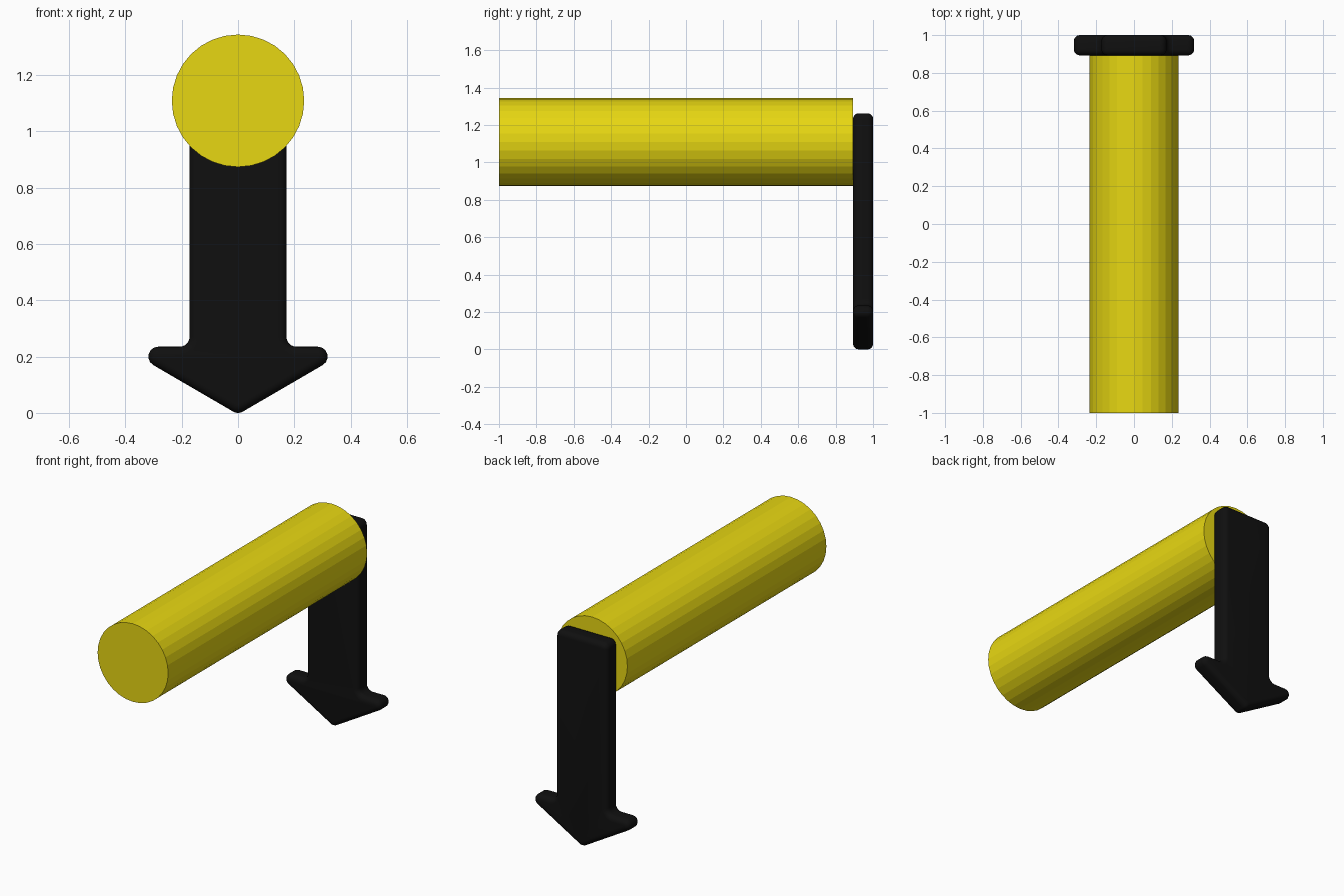
import bpy, bmesh, math
from mathutils import Vector

if "Cube" in bpy.data.objects:
    bpy.data.objects.remove(bpy.data.objects["Cube"])


def material(name, rgb):
    m = bpy.data.materials.new(name)
    m.diffuse_color = (*rgb, 1)
    m.use_nodes = True
    m.node_tree.nodes["Principled BSDF"].inputs["Base Color"].default_value = m.diffuse_color
    return m


yellow = material("yellow", (0.8, 0.68, 0.006))
black = material("black", (0.005, 0.005, 0.005))


def rounded(points, r, steps=6):
    """Round every corner of a closed 2D outline with arcs of radius r."""
    out = []
    for i, p in enumerate(points):
        p = Vector(p)
        a = (Vector(points[i - 1]) - p).normalized()
        b = (Vector(points[(i + 1) % len(points)]) - p).normalized()
        half = a.angle(b) / 2
        centre = p + (a + b).normalized() * (r / math.sin(half))
        start = p + a * (r / math.tan(half)) - centre
        end = p + b * (r / math.tan(half)) - centre
        sweep = math.pi - 2 * half
        for k in range(steps + 1):
            t = k / steps
            out.append(centre + (start * math.sin((1 - t) * sweep)
                                 + end * math.sin(t * sweep)) / math.sin(sweep))
    return out


# Horizontal round bar
bpy.ops.mesh.primitive_cylinder_add(vertices=32, radius=0.235, depth=1.893,
                                    location=(0, -0.0535, 1.108),
                                    rotation=(math.pi / 2, 0, 0))
bar = bpy.context.object
bar.name = "round_bar"
bar.data.materials.append(yellow)

# Arrow-shaped plate: half outline, mirrored
right = [(0, -0.0054), (0.413, 0.235), (0.172, 0.235), (0.172, 1.262)]
outline = rounded(right + [(-x, z) for x, z in reversed(right[1:])], 0.035)
bm = bmesh.new()
front = bm.faces.new([bm.verts.new((p.x, 0.893, p.y)) for p in outline])
ext = bmesh.ops.extrude_face_region(bm, geom=[front], use_keep_orig=True)
bmesh.ops.translate(bm, vec=(0, 0.107, 0),
                    verts=[g for g in ext["geom"] if isinstance(g, bmesh.types.BMVert)])
bmesh.ops.recalc_face_normals(bm, faces=bm.faces)

# Soft front and back rims
rims = [e for e in bm.edges if abs(e.verts[0].co.y - e.verts[1].co.y) < 0.001]
bmesh.ops.bevel(bm, geom=rims, offset=0.03, segments=5, profile=0.5, affect='EDGES')
mesh = bpy.data.meshes.new("arrow_plate")
bm.to_mesh(mesh)
bm.free()
plate = bpy.data.objects.new("arrow_plate", mesh)
bpy.context.collection.objects.link(plate)
mesh.materials.append(black)
bpy.ops.object.select_all(action='DESELECT')
plate.select_set(True)
bpy.context.view_layer.objects.active = plate
bpy.ops.object.shade_smooth_by_angle(angle=math.radians(35))
